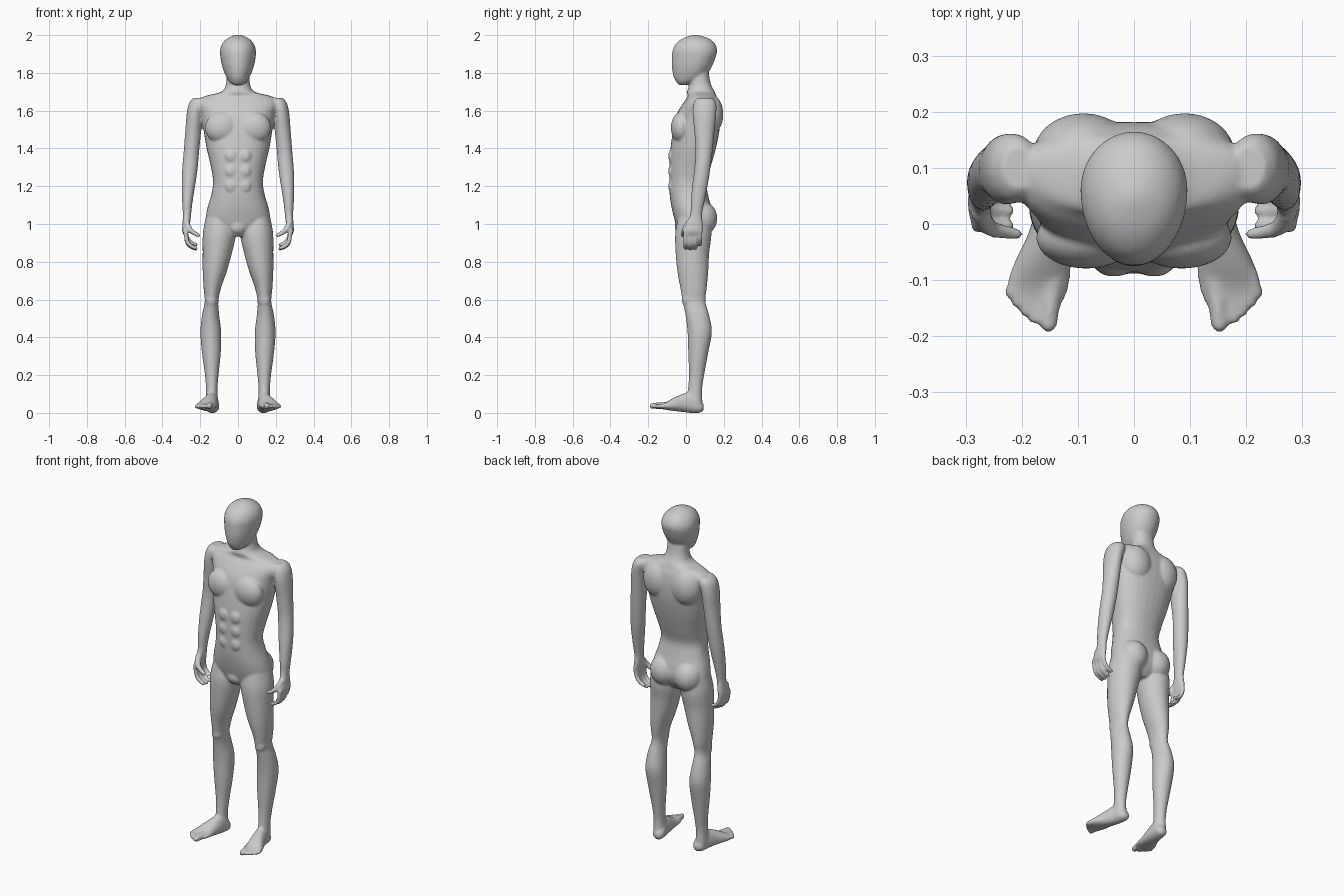
import bpy, bmesh, math
from mathutils import Vector, Matrix

bm = bmesh.new()


def spline(rows, n=4):
    """Catmull-Rom resampling of profile rows."""
    out = []
    for i in range(len(rows) - 1):
        p = [rows[min(max(i + k, 0), len(rows) - 1)] for k in (-1, 0, 1, 2)]
        for s in range(n):
            t = s / n
            out.append([0.5 * (2 * b + (c - a) * t + (2 * a - 5 * b + 4 * c - d) * t * t
                               + (3 * b - a - 3 * c + d) * t ** 3) for a, b, c, d in zip(*p)])
    return out + [list(rows[-1])]


def loft(rows, side=1, power=1.0, along_y=False, seg=32):
    """Rows: position, centre x, half width, front, widest point, back."""
    rings = []
    for t, cx, rx, lo, mid, hi in spline(rows):
        ring = []
        for k in range(seg):
            a = 2 * math.pi * k / seg
            c, s = math.cos(a), math.sin(a)
            x = cx + rx * math.copysign(abs(c) ** power, c)
            u = mid + (hi - mid if s > 0 else mid - lo) * math.copysign(abs(s) ** power, s)
            ring.append(bm.verts.new((x * side, t, u) if along_y else (x * side, u, t)))
        rings.append(ring)
    faces = [bm.faces.new(rings[0]), bm.faces.new(rings[-1])]
    for a, b in zip(rings, rings[1:]):
        for k in range(seg):
            j = (k + 1) % seg
            faces.append(bm.faces.new((a[k], a[j], b[j], b[k])))
    bmesh.ops.recalc_face_normals(bm, faces=faces)


def blob(loc, size):
    m = Matrix.Translation(loc) @ Matrix.Diagonal((*size, 1))
    bmesh.ops.create_icosphere(bm, subdivisions=3, radius=1, matrix=m)


def digit(points, r0, r1, side):
    """Tapered finger or toe from closely spaced beads."""
    path = spline(points, 7)
    for i, p in enumerate(path):
        r = r0 + (r1 - r0) * i / (len(path) - 1)
        m = Matrix.Translation((p[0] * side, p[1], p[2]))
        bmesh.ops.create_icosphere(bm, subdivisions=2, radius=r, matrix=m)


# Torso and neck
loft([(.935, 0, .05, -.03, .04, .09), (.97, 0, .12, -.045, .05, .12),
      (1.02, 0, .168, -.06, .05, .14), (1.08, 0, .163, -.075, .04, .135),
      (1.15, 0, .143, -.086, .03, .118), (1.22, 0, .132, -.088, .02, .108),
      (1.3, 0, .143, -.088, .03, .13), (1.4, 0, .166, -.082, .05, .158),
      (1.5, 0, .183, -.068, .07, .178), (1.58, 0, .198, -.05, .085, .182),
      (1.64, 0, .215, -.015, .09, .175), (1.675, 0, .18, .01, .095, .162),
      (1.7, 0, .088, .005, .085, .152), (1.74, 0, .064, .018, .075, .132),
      (1.8, 0, .06, .02, .07, .12)], power=.88)

# Head
loft([(1.735, 0, .02, -.035, -.02, 0), (1.75, 0, .042, -.05, 0, .04),
      (1.78, 0, .063, -.066, .03, .1), (1.83, 0, .083, -.075, .05, .135),
      (1.88, 0, .093, -.075, .06, .156), (1.92, 0, .095, -.071, .06, .165),
      (1.955, 0, .083, -.053, .055, .153), (1.98, 0, .06, -.022, .05, .125),
      (1.995, 0, .031, .015, .05, .085), (2.002, 0, .006, .045, .05, .055)])

# Abdominal and sternum relief, groin
for s in (1, -1):
    for z in (1.2, 1.28, 1.36):
        blob((.036 * s, -.076, z), (.033, .018, .036))
blob((0, -.02, .985), (.05, .04, .045))

leg = [(1.04, .1, .07, -.04, .05, .12), (.95, .099, .087, -.057, .04, .135),
       (.85, .109, .078, -.055, .035, .123), (.75, .123, .064, -.046, .035, .118),
       (.66, .136, .046, -.03, .04, .11), (.59, .14, .036, -.018, .04, .103),
       (.52, .145, .045, -.003, .06, .122), (.43, .144, .055, .008, .075, .137),
       (.32, .141, .05, .012, .068, .118), (.2, .139, .036, .015, .058, .096),
       (.12, .139, .03, .01, .05, .085), (.05, .138, .033, 0, .045, .088)]
foot = [(.094, .132, .015, .015, .03, .045), (.075, .132, .032, .001, .03, .07),
        (.03, .138, .036, -.001, .04, .11), (-.02, .148, .042, .005, .04, .1),
        (-.07, .163, .051, .011, .035, .077), (-.11, .17, .055, .017, .033, .055),
        (-.14, .167, .042, .022, .033, .046)]
arm = [(1.668, .205, .03, .06, .1, .14), (1.64, .213, .046, .04, .1, .16),
       (1.58, .229, .043, .035, .1, .16), (1.48, .238, .042, .045, .095, .15),
       (1.38, .247, .041, .05, .095, .14), (1.3, .254, .041, .045, .085, .13),
       (1.22, .261, .037, .035, .075, .118), (1.12, .268, .028, .025, .06, .098),
       (1.05, .27, .022, .022, .052, .085), (1.0, .274, .02, .0, .045, .09),
       (.965, .278, .018, -.012, .04, .09), (.945, .277, .012, -.008, .04, .085)]

for s in (1, -1):
    loft(leg, s)
    loft(foot, s, along_y=True)
    loft(arm, s)
    # Chest, shoulder blade, buttock and knee masses
    blob((.085 * s, -.024, 1.51), (.09, .056, .085))
    blob((.09 * s, .125, 1.58), (.09, .073, .11))
    blob((.078 * s, .085, 1.03), (.08, .081, .09))
    blob((.141 * s, .012, .6), (.033, .034, .045))
    # Fingers, curling inwards, and thumb
    for y, drop in ((-.003, 0), (.024, -.004), (.05, 0), (.075, .018)):
        digit([(.278, y, .96), (.268, y, .905 + drop), (.246, y, .882 + drop),
               (.222, y, .872 + drop)], .0135, .0105, s)
    digit([(.274, .02, 1.01), (.258, -.006, .975), (.232, -.014, .952),
           (.208, -.018, .94)], .018, .011, s)
    # Toes
    digit([(.145, -.1, .038), (.152, -.178, .037)], .022, .016, s)
    for x, y in ((.178, -.168), (.194, -.155), (.208, -.14), (.22, -.124)):
        digit([(x - .012, -.09, .04), (x, y, .034)], .014, .011, s)

mesh = bpy.data.meshes.new("body")
bm.to_mesh(mesh)
bm.free()
body = bpy.data.objects.new("body", mesh)
bpy.context.collection.objects.link(body)

# Fuse the masses into one skin and soften the joins
fuse = body.modifiers.new("fuse", 'REMESH')
fuse.mode = 'VOXEL'
fuse.voxel_size = .006
fuse.use_smooth_shade = True
soften = body.modifiers.new("soften", 'SMOOTH')
soften.factor = .5
soften.iterations = 7
